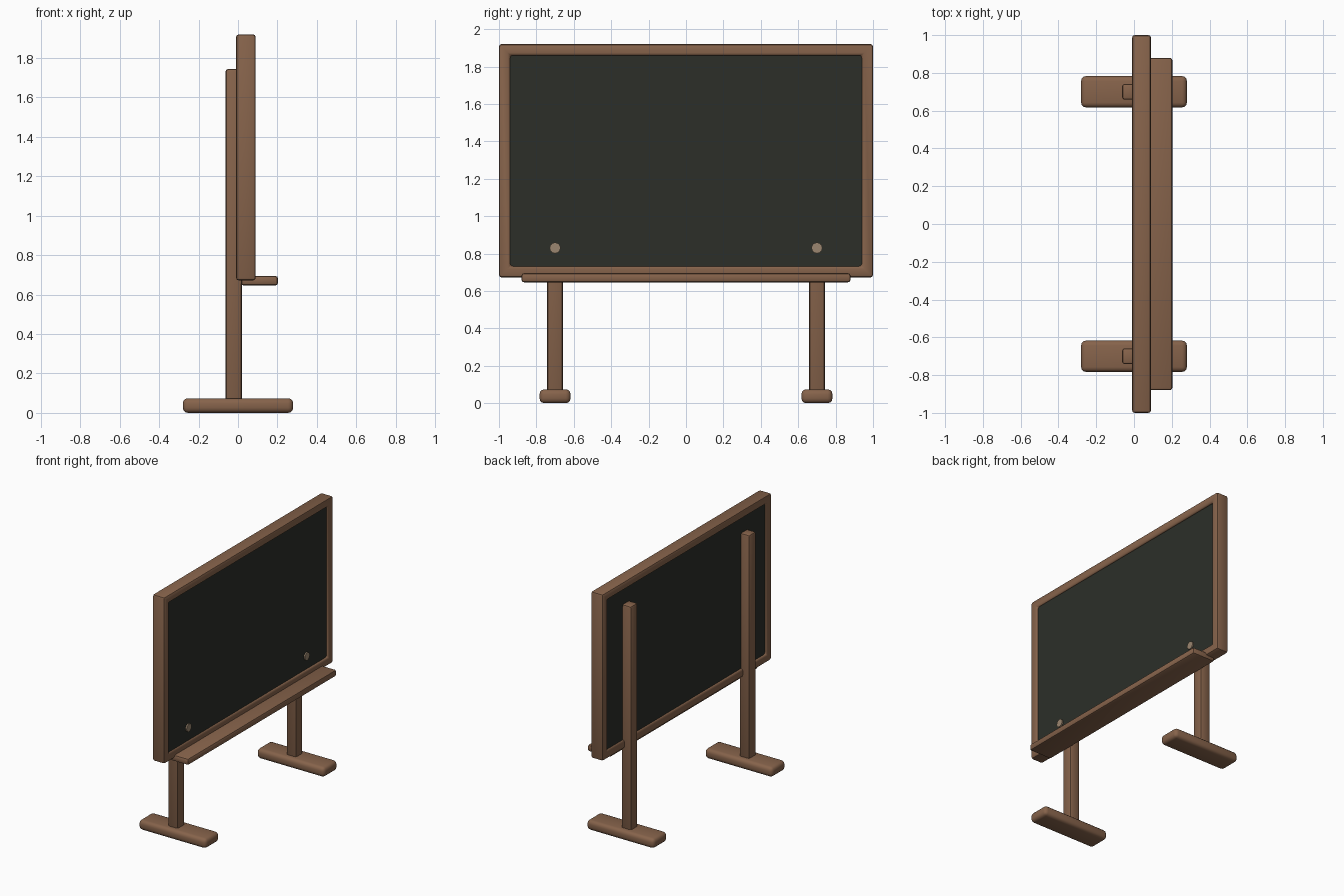
import bpy, bmesh, math

if "Cube" in bpy.data.objects:
    bpy.data.objects.remove(bpy.data.objects["Cube"])


def material(name, rgb):
    m = bpy.data.materials.new(name)
    m.diffuse_color = (*rgb, 1)
    m.use_nodes = True
    m.node_tree.nodes["Principled BSDF"].inputs["Base Color"].default_value = m.diffuse_color
    return m


WOOD = material("wood", (0.24, 0.125, 0.07))
SLATE = material("slate", (0.025, 0.028, 0.022))
BOLT = material("bolt", (0.33, 0.24, 0.16))


def finish(name, bm, mat, bevel=0.0, segments=2):
    bmesh.ops.recalc_face_normals(bm, faces=bm.faces)
    me = bpy.data.meshes.new(name)
    bm.to_mesh(me)
    bm.free()
    me.materials.append(mat)
    ob = bpy.data.objects.new(name, me)
    bpy.context.collection.objects.link(ob)
    bpy.ops.object.select_all(action='DESELECT')
    ob.select_set(True)
    bpy.context.view_layer.objects.active = ob
    if bevel:
        mod = ob.modifiers.new("Bevel", 'BEVEL')
        mod.width, mod.segments = bevel, segments
        mod.limit_method = 'ANGLE'
        bpy.ops.object.modifier_apply(modifier=mod.name)
    bpy.ops.object.shade_smooth_by_angle(angle=math.radians(35))
    return ob


def box(name, lo, hi, mat, bevel=0.0, segments=2):
    bm = bmesh.new()
    bmesh.ops.create_cube(bm, size=1)
    for v in bm.verts:
        for i in range(3):
            v.co[i] = lo[i] if v.co[i] < 0 else hi[i]
    return finish(name, bm, mat, bevel, segments)


def ring(name, x0, x1, y, z0, z1, w, mat, bevel):
    # rectangular picture-frame ring lying in the yz plane
    bm = bmesh.new()

    def loop(x, d):
        return [bm.verts.new((x, a, b)) for a, b in
                ((-y + d, z0 + d), (y - d, z0 + d), (y - d, z1 - d), (-y + d, z1 - d))]
    loops = [loop(x0, 0), loop(x1, 0), loop(x1, w), loop(x0, w)]
    for k in range(4):
        a, b = loops[k], loops[(k + 1) % 4]
        for i in range(4):
            j = (i + 1) % 4
            bm.faces.new((a[i], a[j], b[j], b[i]))
    return finish(name, bm, mat, bevel)


# Board and its surrounding frame
ring("frame", -0.01, 0.09, 1.0, 0.672, 1.92, 0.06, WOOD, 0.014)
box("writing_panel", (0.005, -0.95, 0.72), (0.075, 0.95, 1.87), SLATE)

# Chalk tray
box("chalk_tray", (0.015, -0.88, 0.646), (0.203, 0.88, 0.695), WOOD, 0.014)

# Stand: foot, post and bolt on each side
for side, s in (("left", -1), ("right", 1)):
    y = 0.7 * s
    box(side + "_foot", (-0.28, y - 0.083, 0), (0.28, y + 0.083, 0.074), WOOD, 0.026, 3)
    box(side + "_post", (-0.063, y - 0.042, 0.04), (0.02, y + 0.042, 1.745), WOOD, 0.014)
    bm = bmesh.new()
    bmesh.ops.create_cone(bm, cap_ends=True, segments=16, radius1=0.029, radius2=0.029, depth=0.03)
    bolt = finish(side + "_bolt", bm, BOLT)
    bolt.rotation_euler = (0, math.pi / 2, 0)
    bolt.location = (0.07, y, 0.83)
